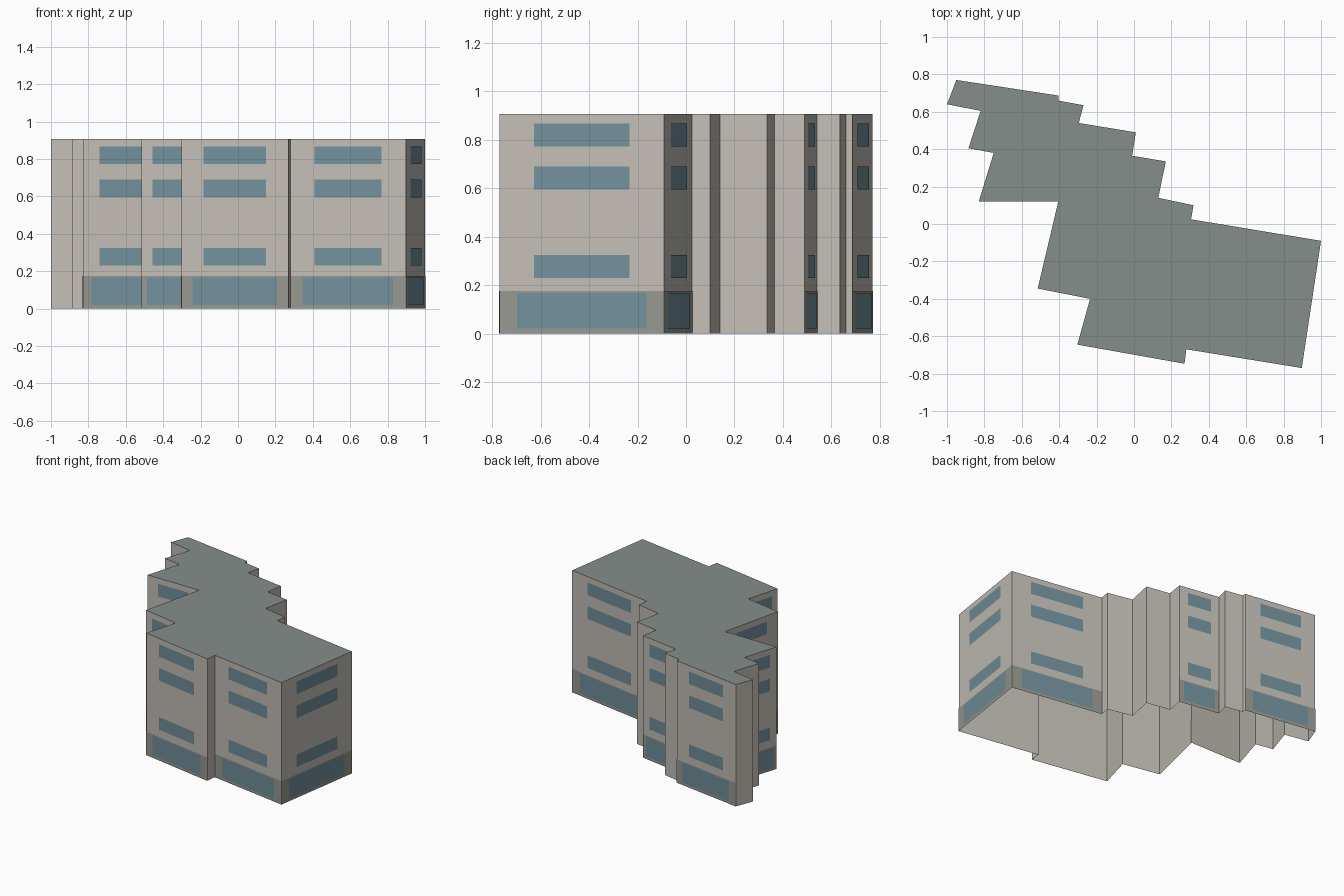
import bpy
from mathutils import Vector

if "Cube" in bpy.data.objects:
    bpy.data.objects.remove(bpy.data.objects["Cube"])

HEIGHT = 0.907
BAND_TOP = 0.175
FLOORS = [(0.23, 0.324), (0.595, 0.689), (0.772, 0.866)]
MIN_GLAZED = 0.24   # shorter walls stay blank

# Stepped footprint, clockwise from the back left corner
FOOTPRINT = [
    (-0.95, 0.77), (-0.405, 0.687), (-0.405, 0.66), (-0.27, 0.635),
    (-0.295, 0.54), (0.01, 0.49), (-0.01, 0.365), (0.17, 0.335),
    (0.13, 0.14), (0.318, 0.10), (0.305, 0.025), (1.0, -0.09),
    (0.897, -0.77), (0.28, -0.67), (0.27, -0.747), (-0.303, -0.645),
    (-0.235, -0.40), (-0.515, -0.345), (-0.405, 0.12), (-0.83, 0.12),
    (-0.75, 0.38), (-0.885, 0.405), (-0.82, 0.605), (-1.0, 0.64),
]


def material(name, color):
    mat = bpy.data.materials.new(name)
    mat.diffuse_color = (*color, 1.0)
    mat.use_nodes = True
    mat.node_tree.nodes["Principled BSDF"].inputs["Base Color"].default_value = mat.diffuse_color
    return mat


def make_object(name, verts, faces, mat):
    mesh = bpy.data.meshes.new(name)
    mesh.from_pydata(verts, [], faces)
    mesh.materials.append(mat)
    mesh.update()
    obj = bpy.data.objects.new(name, mesh)
    bpy.context.collection.objects.link(obj)
    return obj


def panels(name, wall_edges, width, spans, offset, mat):
    """Thin upright panels, centred on each wall, one per height span."""
    verts, faces = [], []
    for a, b in wall_edges:
        d = b - a
        out = Vector((-d.y, d.x)).normalized() * offset
        p = a + d * (1 - width) / 2 + out
        q = a + d * (1 + width) / 2 + out
        for z0, z1 in spans:
            i = len(verts)
            verts += [(p.x, p.y, z0), (q.x, q.y, z0), (q.x, q.y, z1), (p.x, p.y, z1)]
            faces.append((i + 3, i + 2, i + 1, i))
    return make_object(name, verts, faces, mat)


wall_mat = material("plaster", (0.55, 0.52, 0.47))
band_mat = material("base_stone", (0.31, 0.31, 0.285))
glass_mat = material("glass", (0.17, 0.28, 0.33))
roof_mat = material("roofing", (0.24, 0.27, 0.255))

n = len(FOOTPRINT)
pts = [Vector(p) for p in FOOTPRINT]
edges = [(pts[i], pts[(i + 1) % n]) for i in range(n)]
glazed = [(a, b) for a, b in edges if (b - a).length > MIN_GLAZED]

# Outer walls, open underneath
make_object("walls",
            [(x, y, z) for z in (0, HEIGHT) for x, y in FOOTPRINT],
            [(i, i + n, (i + 1) % n + n, (i + 1) % n) for i in range(n)], wall_mat)

# Flat roof
make_object("roof", [(x, y, HEIGHT) for x, y in FOOTPRINT],
            [tuple(reversed(range(n)))], roof_mat)

# Ground floor band, shop windows and upper window strips
panels("ground_band", glazed, 1.0, [(0, BAND_TOP)], 0.002, band_mat)
panels("shop_windows", glazed, 0.785, [(0.02, 0.167)], 0.004, glass_mat)
panels("upper_windows", glazed, 0.58, FLOORS, 0.003, glass_mat)
